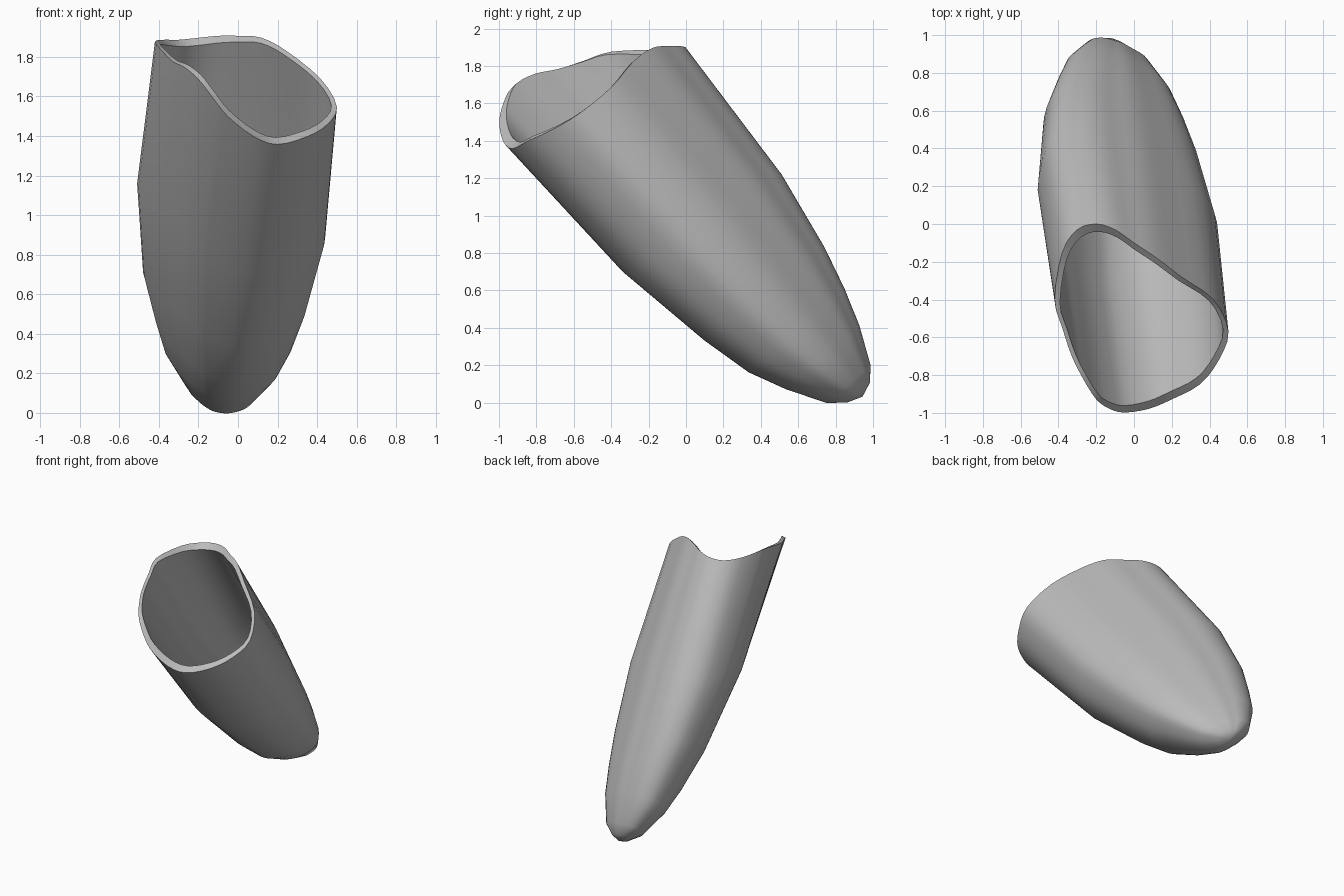
import bpy, bmesh
from mathutils import Vector

cube = bpy.data.objects.get("Cube")
if cube:
    bpy.data.objects.remove(cube, do_unlink=True)

# Material
grey = bpy.data.materials.new("plain grey")
grey.use_nodes = True
colour = (0.5, 0.5, 0.5, 1)
grey.diffuse_color = colour
grey.node_tree.nodes["Principled BSDF"].inputs["Base Color"].default_value = colour

# Wavy mouth of the sleeve
RIM = [(.5, -.57, 1.55), (.42, -.4, 1.69), (.25, -.28, 1.83), (.12, -.18, 1.9),
       (0, -.1, 1.91), (-.1, -.03, 1.91), (-.2, 0, 1.9), (-.3, -.03, 1.89),
       (-.38, -.15, 1.89), (-.42, -.4, 1.88), (-.38, -.55, 1.83), (-.33, -.7, 1.78),
       (-.27, -.82, 1.75), (-.2, -.93, 1.69), (-.13, -.98, 1.6), (-.05, -1, 1.5),
       (.08, -.98, 1.4), (.2, -.93, 1.36), (.35, -.85, 1.4), (.45, -.72, 1.46)]

# Rings toward the tip: distance along axis, centre x, centre across, half width x, half width across
RINGS = [(-1.6, .04, .72, .46, .533), (-.7, -.035, .7, .475, .49),
         (-.17, -.07, .7, .41, .405), (.1, -.075, .7, .345, .34),
         (.3, -.085, .71, .285, .26), (.5, -.09, .72, .175, .155),
         (.57, -.09, .73, .08, .08)]
TIP = (.6, -.09, .73)
ALONG = Vector((0, .66, -.75))
ACROSS = Vector((0, .75, .66))


def place(along, x, across):
    return ALONG * along + ACROSS * across + Vector((x, 0, 0))


def smooth_loop(points, steps):
    """Closed smooth curve through the points."""
    pts = [Vector(p) for p in points]
    n, out = len(pts), []
    for i in range(n):
        a, b, c, d = (pts[(i + k) % n] for k in (-1, 0, 1, 2))
        for s in range(steps):
            t = s / steps
            out.append(b + (c - a) * t / 2 + (a * 2 - b * 5 + c * 4 - d) * t * t / 2
                       + (b * 3 - a - c * 3 + d) * t ** 3 / 2)
    return out


rim = smooth_loop(RIM, 3)
_, cx, cp, hx, hp = RINGS[0]
# Section shape in unit scale, with the wave of the mouth
shape = [((p.x - cx) / hx, (p.dot(ACROSS) - cp) / hp, p.dot(ALONG) - RINGS[0][0]) for p in rim]

bm = bmesh.new()


def shell(wall_x, wall_across, wall_tip):
    """Loft from the mouth to the tip; returns the mouth ring."""
    rings = []
    for k, (a, x, p, w, h) in enumerate(RINGS):
        wave = (1, .7, .2, 0, 0, 0, 0)[k]
        shrink = wall_tip if k > 3 else 0
        w, h = max(w - wall_x, .03), max(h - wall_across, .03)
        rings.append([bm.verts.new(place(a - shrink + o * wave, x + u * w, p + v * h))
                      for u, v, o in shape])
    tip = bm.verts.new(place(TIP[0] - wall_tip, TIP[1], TIP[2]))
    n = len(shape)
    for lower, upper in zip(rings, rings[1:]):
        for i in range(n):
            j = (i + 1) % n
            bm.faces.new((lower[i], lower[j], upper[j], upper[i]))
    for i in range(n):
        bm.faces.new((rings[-1][i], rings[-1][(i + 1) % n], tip))
    return rings[0]


# Outer wall, inner wall and the rim joining them
outer = shell(0, 0, 0)
inner = shell(.028, .055, .04)
for i in range(len(outer)):
    j = (i + 1) % len(outer)
    bm.faces.new((outer[i], outer[j], inner[j], inner[i]))
bmesh.ops.recalc_face_normals(bm, faces=bm.faces)

mesh = bpy.data.meshes.new("hollow_sleeve")
bm.to_mesh(mesh)
bm.free()
mesh.materials.append(grey)
sleeve = bpy.data.objects.new("hollow_sleeve", mesh)
bpy.context.collection.objects.link(sleeve)

bpy.context.view_layer.objects.active = sleeve
sleeve.select_set(True)
bpy.ops.object.shade_smooth_by_angle(angle=0.7)
